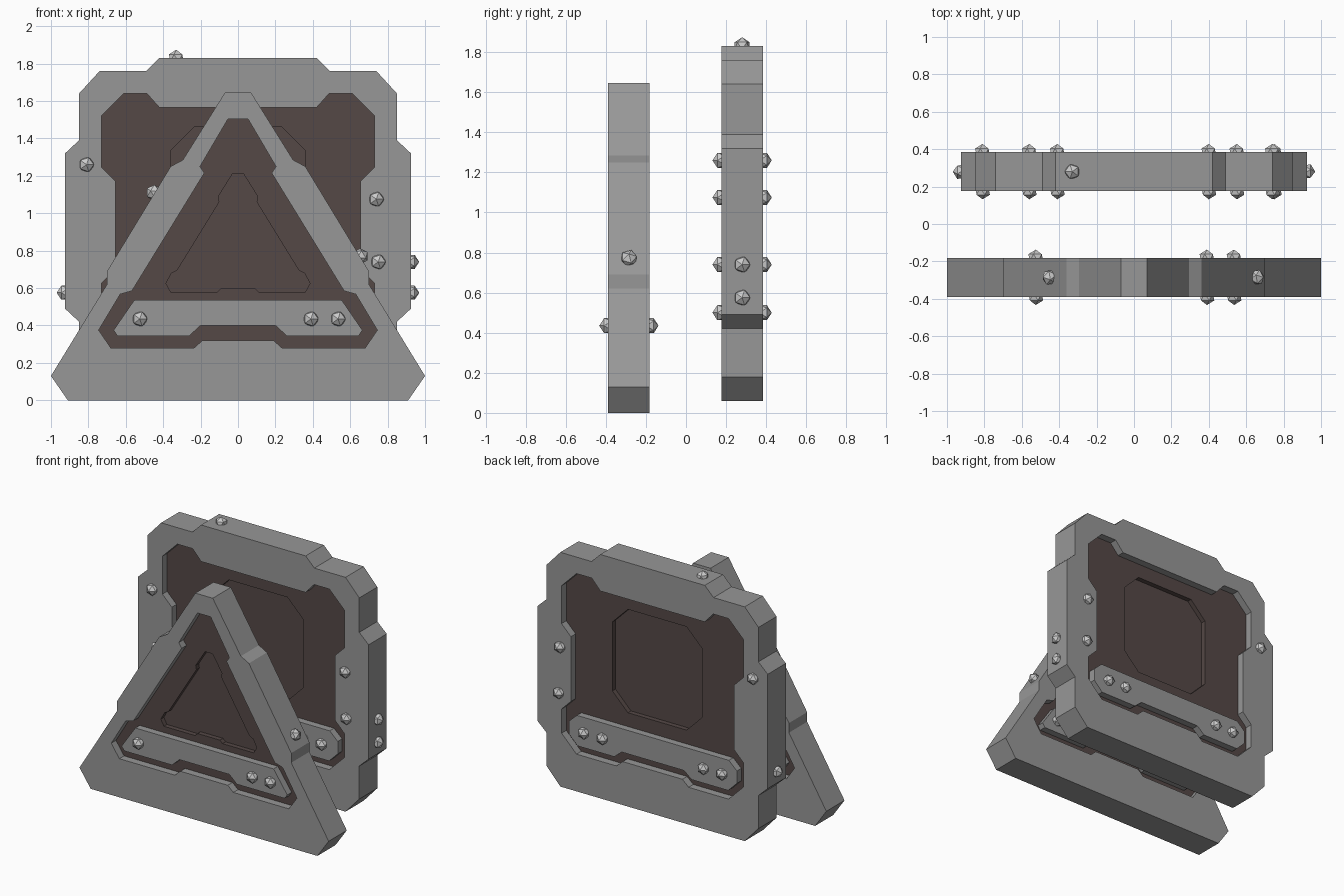
import bpy
import bmesh
from mathutils import Vector

if "Cube" in bpy.data.objects:
    bpy.data.objects.remove(bpy.data.objects["Cube"])


def material(name, rgb):
    mat = bpy.data.materials.new(name)
    mat.use_nodes = True
    mat.diffuse_color = (*rgb, 1)
    mat.node_tree.nodes["Principled BSDF"].inputs["Base Color"].default_value = (*rgb, 1)
    return mat


frame_grey = material("frame grey", (0.31, 0.31, 0.31))
dark_brown = material("dark brown", (0.09, 0.065, 0.061))
bolt_grey = material("light bolt grey", (0.6, 0.6, 0.6))


def mirrored(half):
    """Complete a right-hand half outline by mirroring it in x."""
    return half + [(-x, z) for x, z in reversed(half)]


def slab(name, loops, y, half_depth, mat):
    """Flat upright slab; the second loop, if any, is a hole."""
    curve = bpy.data.curves.new(name, "CURVE")
    curve.dimensions = "2D"
    curve.fill_mode = "BOTH"
    curve.extrude = half_depth
    for loop in loops:
        spline = curve.splines.new("POLY")
        spline.points.add(len(loop) - 1)
        for point, (x, z) in zip(spline.points, loop):
            point.co = (x, z, 0, 1)
        spline.use_cyclic_u = True
        spline.use_smooth = False
    temp = bpy.data.objects.new(name + " curve", curve)
    bpy.context.collection.objects.link(temp)
    graph = bpy.context.evaluated_depsgraph_get()
    mesh = bpy.data.meshes.new_from_object(temp.evaluated_get(graph))
    bpy.data.objects.remove(temp)
    bpy.data.curves.remove(curve)
    bm = bmesh.new()
    bm.from_mesh(mesh)
    for v in bm.verts:
        v.co = Vector((v.co.x, -v.co.z, v.co.y))
    bmesh.ops.remove_doubles(bm, verts=bm.verts, dist=0.0001)
    bmesh.ops.recalc_face_normals(bm, faces=bm.faces)
    for f in bm.faces:
        f.smooth = False
        f.material_index = 0
    bm.to_mesh(mesh)
    bm.free()
    mesh.name = name
    mesh.materials.clear()
    mesh.materials.append(mat)
    obj = bpy.data.objects.new(name, mesh)
    obj.location.y = y
    bpy.context.collection.objects.link(obj)


def bolt(name, position, normal):
    """Faceted bolt head, half sunk, with one tip along the normal."""
    mesh = bpy.data.meshes.new(name)
    bm = bmesh.new()
    bmesh.ops.create_icosphere(bm, subdivisions=1, radius=0.044)
    bm.to_mesh(mesh)
    bm.free()
    mesh.materials.append(bolt_grey)
    obj = bpy.data.objects.new(name, mesh)
    obj.location = position
    obj.rotation_euler = Vector(normal).to_track_quat("Z", "Y").to_euler()
    bpy.context.collection.objects.link(obj)


def badge(name, y, outline, opening, pit, plate, face_bolts, edge_bolts):
    """Frame with a sunken panel, a pit in the panel, a lower plate and bolts."""
    half = 0.104
    outline, opening, pit, plate = map(mirrored, (outline, opening, pit, plate))
    slab(name + "_frame", [outline, opening], y, half, frame_grey)
    slab(name + "_panel", [opening, pit], y, 0.05, dark_brown)
    slab(name + "_panel_core", [pit], y, 0.015, dark_brown)
    slab(name + "_plate", [plate], y, half - 0.004, frame_grey)
    for x, z in face_bolts:
        for side in (-1, 1):
            bolt(name + "_face_bolt", (x, y + side * half, z), (0, side, 0))
    for x, z, nx, nz in edge_bolts:
        bolt(name + "_edge_bolt", (x, y, z), (nx, 0, nz))


# Front triangular badge
badge(
    "triangle", -0.285,
    outline=[(0.07, 1.645), (0.295, 1.285), (0.36, 1.25), (0.70, 0.69),
             (0.70, 0.62), (1.0, 0.13), (0.91, 0)],
    opening=[(0.053, 1.505), (0.203, 1.25), (0.18, 1.215), (0.567, 0.585),
             (0.63, 0.567), (0.745, 0.375), (0.68, 0.28), (0.235, 0.28),
             (0.19, 0.32)],
    pit=[(0.03, 1.21), (0.105, 1.09), (0.10, 1.06), (0.325, 0.695),
         (0.355, 0.68), (0.385, 0.625), (0.36, 0.58), (0.11, 0.58),
         (0.09, 0.60)],
    plate=[(0.555, 0.535), (0.665, 0.375), (0.645, 0.345), (0.26, 0.345),
           (0.2, 0.40)],
    face_bolts=[(-0.525, 0.435), (0.39, 0.435), (0.535, 0.435)],
    edge_bolts=[(-0.45, 1.11, -0.855, 0.52), (0.655, 0.77, 0.855, 0.52)],
)

# Rear square badge
badge(
    "square", 0.28,
    outline=[(0.42, 1.83), (0.49, 1.76), (0.74, 1.76), (0.85, 1.64),
             (0.85, 1.39), (0.925, 1.32), (0.925, 0.49), (0.85, 0.42),
             (0.85, 0.18), (0.74, 0.06)],
    opening=[(0.42, 1.565), (0.487, 1.64), (0.61, 1.64), (0.73, 1.52),
             (0.73, 1.245), (0.655, 1.17), (0.655, 0.70), (0.73, 0.625),
             (0.73, 0.45), (0.61, 0.33), (0.29, 0.33), (0.24, 0.375)],
    pit=[(0.235, 1.46), (0.36, 1.335), (0.36, 0.835), (0.235, 0.71)],
    plate=[(0.61, 0.61), (0.675, 0.55), (0.675, 0.46), (0.605, 0.39),
           (0.31, 0.39), (0.25, 0.44)],
    face_bolts=[(-0.81, 1.26), (0.74, 1.075), (0.75, 0.74), (-0.56, 0.50),
                (-0.41, 0.50), (0.40, 0.50), (0.55, 0.50)],
    edge_bolts=[(0.925, 0.74, 1, 0), (0.925, 0.575, 1, 0),
                (-0.925, 0.575, -1, 0), (-0.33, 1.83, 0, 1)],
)
